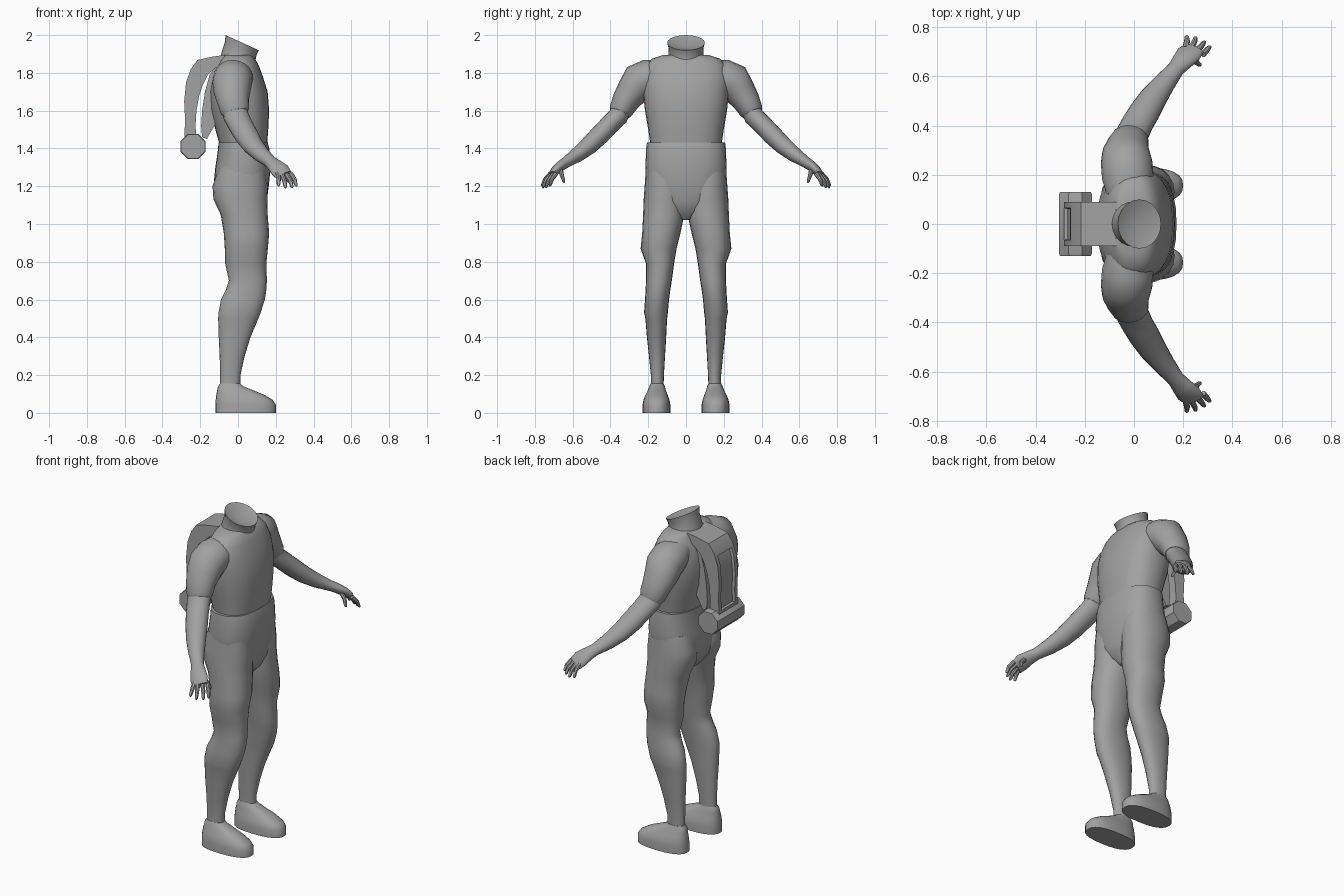
import bpy, bmesh, math
from mathutils import Vector as V

grey = bpy.data.materials.new("plain grey")
grey.diffuse_color = (0.36, 0.36, 0.36, 1)


def finish(name, bm, mirror=False, angle=40):
    """Turn a bmesh into a shaded object, optionally mirrored left to right."""
    bmesh.ops.recalc_face_normals(bm, faces=bm.faces)
    me = bpy.data.meshes.new(name)
    bm.to_mesh(me)
    bm.free()
    ob = bpy.data.objects.new(name, me)
    bpy.context.collection.objects.link(ob)
    me.materials.append(grey)
    bpy.ops.object.select_all(action='DESELECT')
    ob.select_set(True)
    bpy.context.view_layer.objects.active = ob
    bpy.ops.object.shade_smooth_by_angle(angle=math.radians(angle))
    if mirror:
        m = ob.modifiers.new("mirror", 'MIRROR')
        m.use_axis = (False, True, False)
    return ob


def loft(name, rings, mirror=False, n=20, power=2.0, dip=None, bm=None, done=True):
    """Skin rings given as (centre, half axis u, half axis v)."""
    bm = bm or bmesh.new()
    rows = []
    for c, u, v in rings:
        row = []
        for i in range(n):
            a = 2 * math.pi * i / n
            ca, sa = math.cos(a), math.sin(a)
            p = c + u * math.copysign(abs(ca) ** (2 / power), ca) \
                  + v * math.copysign(abs(sa) ** (2 / power), sa)
            row.append(bm.verts.new(p))
        rows.append(row)
    for r, s in zip(rows, rows[1:]):
        for i in range(n):
            j = (i + 1) % n
            bm.faces.new((r[i], r[j], s[j], s[i]))
    bm.faces.new(rows[0])
    if dip:  # fan with a sunken centre
        tip = bm.verts.new(dip)
        for i in range(n):
            bm.faces.new((rows[-1][i], rows[-1][(i + 1) % n], tip))
    else:
        bm.faces.new(rows[-1])
    return finish(name, bm, mirror) if done else bm


def level(specs):
    """Horizontal rings from (z, x0, x1, y0, y1)."""
    return [(V(((a + b) / 2, (c + d) / 2, z)), V(((b - a) / 2, 0, 0)),
             V((0, (d - c) / 2, 0))) for z, a, b, c, d in specs]


def tube(points):
    """Rings along a path of (x, y, z, half width along x, half thickness)."""
    out = []
    ps = [V(p[:3]) for p in points]
    for i, p in enumerate(points):
        t = (ps[min(i + 1, len(ps) - 1)] - ps[max(i - 1, 0)]).normalized()
        u = (V((1, 0, 0)) - t * t.x).normalized()
        out.append((ps[i], u * p[3], t.cross(u) * p[4]))
    return out


# torso
loft("torso", level([(z, a, b, -h, h) for z, a, b, h in [
    (1.38, -.09, .15, .185), (1.43, -.10, .155, .19), (1.50, -.12, .16, .20),
    (1.60, -.145, .165, .217), (1.70, -.15, .157, .228), (1.78, -.135, .132, .23),
    (1.84, -.11, .11, .21), (1.875, -.09, .09, .18), (1.895, -.08, .07, .12)]]),
    power=2.4, n=28)

# neck with slanted, sunken top
loft("neck", [
    (V((.0, 0, 1.84)), V((.095, 0, -.02)), V((0, .105, 0))),
    (V((.003, 0, 1.89)), V((.09, 0, -.02)), V((0, .092, 0))),
    (V((.015, 0, 1.93)), V((.085, 0, -.03)), V((0, .092, 0))),
    (V((.022, 0, 1.96)), V((.088, 0, -.04)), V((0, .10, 0)))],
    dip=V((.005, 0, 1.935)))

# hips
loft("trouser_hips", level([(z, a, b, -h, h) for z, a, b, h in [
    (1.432, -.104, .157, .207), (1.40, -.105, .166, .211), (1.30, -.12, .173, .215),
    (1.20, -.13, .163, .212), (1.12, -.115, .152, .17), (1.06, -.07, .13, .09),
    (1.02, -.02, .09, .03)]]), power=2.5, n=28)

# legs
loft("leg", level([
    (1.30, -.10, .145, .02, .212), (1.20, -.135, .158, .004, .219),
    (1.13, -.13, .155, .002, .224), (1.05, -.092, .157, .008, .227),
    (.95, -.075, .165, .03, .232), (.87, -.07, .158, .05, .24),
    (.79, -.068, .15, .063, .212), (.70, -.048, .153, .075, .212),
    (.65, -.065, .15, .083, .214), (.60, -.09, .142, .09, .217),
    (.53, -.103, .12, .096, .222), (.50, -.105, .108, .10, .215),
    (.40, -.102, .066, .105, .207), (.30, -.097, .035, .111, .196),
    (.20, -.095, .013, .117, .186), (.12, -.095, .012, .119, .186)]),
    mirror=True, power=2.2)

# shoes
loft("shoe", level([
    (0, -.12, .20, .083, .23), (.045, -.12, .20, .083, .23),
    (.07, -.118, .182, .088, .225), (.095, -.115, .14, .097, .215),
    (.12, -.11, .08, .107, .202), (.14, -.106, .03, .112, .194),
    (.155, -.095, .012, .119, .187)]), mirror=True, power=2.5, n=24)

# sleeves
loft("sleeve", tube([
    (-.02, .12, 1.80, .09, .07), (-.025, .19, 1.775, .105, .10),
    (-.03, .25, 1.75, .105, .102), (-.032, .285, 1.70, .098, .085),
    (-.026, .32, 1.65, .085, .073), (-.016, .345, 1.60, .077, .063),
    (-.012, .352, 1.585, .068, .055)]), mirror=True)

# bare arms down to the palm
loft("arm", tube([
    (-.02, .325, 1.64, .06, .05), (-.01, .36, 1.57, .068, .054),
    (.015, .41, 1.52, .065, .052), (.045, .46, 1.468, .063, .052),
    (.08, .515, 1.415, .056, .048), (.125, .575, 1.367, .045, .04),
    (.17, .63, 1.33, .035, .03), (.195, .66, 1.31, .043, .028),
    (.222, .69, 1.285, .052, .024), (.243, .712, 1.258, .046, .017)]), mirror=True)

# fingers and thumb
bm = bmesh.new()
for root, tip in [((.28, .69, 1.265), (.31, .722, 1.20)), ((.257, .704, 1.262), (.288, .742, 1.192)),
                  ((.232, .715, 1.262), (.252, .76, 1.19)), ((.21, .715, 1.268), (.215, .765, 1.20)),
                  ((.225, .665, 1.29), (.272, .645, 1.22))]:
    r, t = V(root), V(tip)
    mid = r.lerp(t, .55) + V((.003, .003, .006))
    loft("", tube([(*r, .014, .013), (*mid, .012, .011), (*r.lerp(t, .9), .009, .008),
                   (*t, .004, .004)]), n=8, bm=bm, done=False)
finish("fingers", bm, True)


def ribbon(name, rows, half, inset=False):
    """Strip across the back from (outer x, z, inner x, z) pairs."""
    bm = bmesh.new()
    rs = [[bm.verts.new((x, s * half, z)) for x, z, s in
           ((a, b, -1), (a, b, 1), (c, d, 1), (c, d, -1))] for a, b, c, d in rows]
    panel = []
    for r, s in zip(rs, rs[1:]):
        for i in range(4):
            j = (i + 1) % 4
            f = bm.faces.new((r[i], r[j], s[j], s[i]))
            if i == 0:
                panel.append(f)
    bm.faces.new(rs[0])
    bm.faces.new(rs[-1])
    bmesh.ops.recalc_face_normals(bm, faces=bm.faces)
    if inset:  # sunken rear panel
        bmesh.ops.inset_region(bm, faces=panel[3:], thickness=.025, use_even_offset=True)
        bmesh.ops.inset_region(bm, faces=panel[3:], thickness=.004, depth=-.015)
    return finish(name, bm, angle=35)


# back pack: curved outer flap, inner pad and bed roll
ribbon("pack_flap", [
    (-.07, 1.895, -.08, 1.85), (-.14, 1.885, -.12, 1.825), (-.215, 1.868, -.16, 1.79),
    (-.25, 1.82, -.185, 1.74), (-.275, 1.75, -.205, 1.68), (-.285, 1.65, -.22, 1.60),
    (-.28, 1.55, -.225, 1.52), (-.285, 1.45, -.22, 1.45)], .09, True)
ribbon("pack_pad", [
    (-.09, 1.87, -.07, 1.83), (-.15, 1.79, -.11, 1.77), (-.175, 1.70, -.125, 1.70),
    (-.19, 1.60, -.12, 1.60), (-.195, 1.52, -.12, 1.53), (-.19, 1.46, -.165, 1.45)], .075)
k = .068
spin = math.pi / 8
loft("bed_roll", [(V((-.238, y, 1.41)), V((math.cos(spin), 0, math.sin(spin))) * r,
                   V((-math.sin(spin), 0, math.cos(spin))) * r)
                  for y, r in ((-.13, k), (-.12, k + .004), (.12, k + .004), (.13, k))], n=8)
